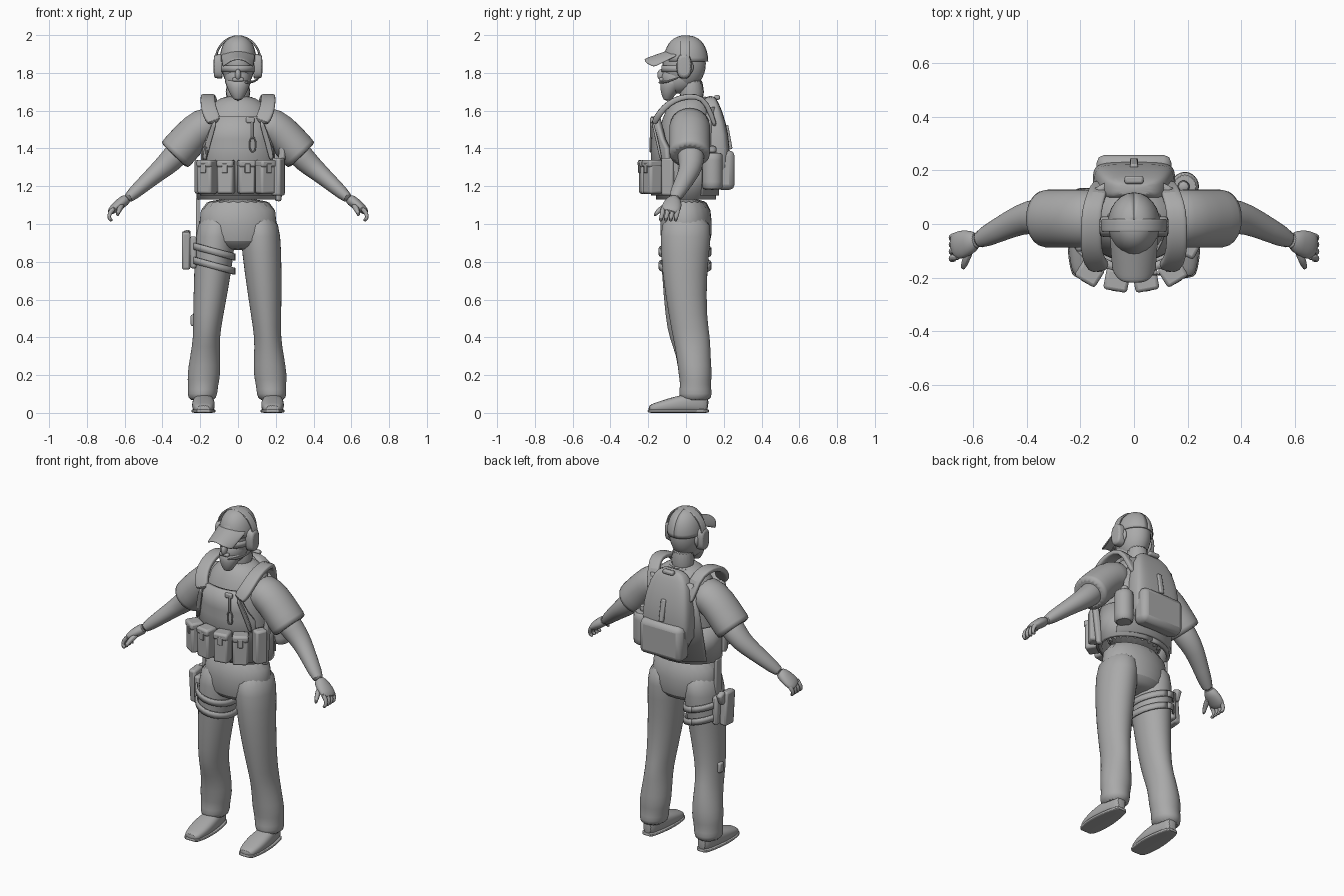
import bpy, bmesh, math
from mathutils import Vector, Matrix

if "Cube" in bpy.data.objects:
    bpy.data.objects.remove(bpy.data.objects["Cube"])

colour = (0.4, 0.4, 0.4, 1)
grey = bpy.data.materials.new("neutral_grey")
grey.use_nodes = True
grey.diffuse_color = colour
grey.node_tree.nodes["Principled BSDF"].inputs["Base Color"].default_value = colour
X, Y, Z = Matrix.Identity(3)
made = []


def finish(name, bm, mirror=False, subdivide=False, bevel=0, thickness=0):
    """Turn a bmesh into a named object with its modifiers."""
    bmesh.ops.recalc_face_normals(bm, faces=bm.faces)
    mesh = bpy.data.meshes.new(name)
    bm.to_mesh(mesh)
    bm.free()
    mesh.materials.append(grey)
    part = bpy.data.objects.new(name, mesh)
    bpy.context.collection.objects.link(part)
    if thickness:
        solidify = part.modifiers.new("thickness", 'SOLIDIFY')
        solidify.thickness, solidify.offset = thickness, 0
    if bevel:
        rounding = part.modifiers.new("rounding", 'BEVEL')
        rounding.width, rounding.segments = bevel, 2
    if subdivide:
        part.modifiers.new("smooth", 'SUBSURF').levels = 1
    if mirror:
        part.modifiers.new("mirror", 'MIRROR')
    made.append(part)


def power(value, exponent):
    return math.copysign(abs(value) ** exponent, value)


def loft(name, points, radii, side=X, axis=None, boxy=2, sides=20, mirror=False):
    """Skin rings along a path; each radius pair is along side and across it."""
    bm = bmesh.new()
    points = [Vector(point) for point in points]
    last = len(points) - 1
    loops = []
    for i, (point, (wide, deep)) in enumerate(zip(points, radii)):
        along = axis or (points[min(i + 1, last)] - points[max(i - 1, 0)]).normalized()
        u = (side - along * side.dot(along)).normalized()
        w = along.cross(u)
        angles = [math.tau * k / sides for k in range(sides)]
        loops.append([bm.verts.new(point + u * wide * power(math.cos(a), 2 / boxy)
                                   + w * deep * power(math.sin(a), 2 / boxy)) for a in angles])
    for low, high in zip(loops, loops[1:]):
        for k in range(sides):
            bm.faces.new((low[k - 1], low[k], high[k], high[k - 1]))
    bm.faces.new(loops[0])
    bm.faces.new(loops[-1])
    finish(name, bm, mirror, subdivide=True)


def tube(name, points, start, end=None, **options):
    """Loft whose radii run evenly from the start pair to the end pair."""
    start, end = Vector(start), Vector(end or start)
    loft(name, points, [start.lerp(end, i / (len(points) - 1)) for i in range(len(points))], **options)


def column(name, rows, place=lambda z: 0, **options):
    """Upright loft from rows (z, y, x radius, y radius)."""
    loft(name, [(place(z), y, z) for z, y, *_ in rows], [row[2:] for row in rows], axis=Z, **options)


def sheet(name, surface, across, up, thickness, **options):
    """Thin shell over a surface function of u and v."""
    bm = bmesh.new()
    grid = [[bm.verts.new(surface(i / across, j / up)) for i in range(across + 1)] for j in range(up + 1)]
    for low, high in zip(grid, grid[1:]):
        for i in range(across):
            bm.faces.new((low[i], low[i + 1], high[i + 1], high[i]))
    finish(name, bm, thickness=thickness, **options)


def wrap(name, rows, wide, deep, centre=(0, 0), middle=0, tilt=0, thickness=0.02):
    """Plate round an ellipse from rows (z, half angle); middle 0 faces front."""
    def surface(u, v):
        z, half = rows[round(v * (len(rows) - 1))]
        angle = middle + half * (2 * u - 1)
        x, y = wide * math.sin(angle), -deep * math.cos(angle)
        return centre[0] + x, centre[1] + y, z + tilt * x
    sheet(name, surface, 24, len(rows) - 1, thickness)


def box(name, place, size, yaw=0, tip=0, bevel=0.012):
    bm = bmesh.new()
    matrix = (Matrix.Translation(place) @ Matrix.Rotation(yaw, 4, 'Z')
              @ Matrix.Rotation(tip, 4, 'X') @ Matrix.Diagonal((*size, 1)))
    bmesh.ops.create_cube(bm, size=1, matrix=matrix)
    finish(name, bm, bevel=min(bevel, min(size) / 3))


def ball(name, place, radii, mirror=False):
    bm = bmesh.new()
    matrix = Matrix.Translation(place) @ Matrix.Diagonal((*radii, 1))
    bmesh.ops.create_uvsphere(bm, u_segments=24, v_segments=16, radius=1, matrix=matrix)
    finish(name, bm, mirror)


def ring(place, wide, deep, count=16):
    """Closed upright loop of points."""
    angles = [math.tau * i / count for i in range(count + 1)]
    return [Vector(place) + X * wide * math.sin(a) + Z * deep * math.cos(a) for a in angles]


# Shirt, neck and trouser hips
column("shirt_torso", [(1.1, 0, .2, .13), (1.35, 0, .2, .14), (1.5, 0, .2, .15),
                       (1.6, .02, .18, .13), (1.65, .02, .12, .1), (1.68, .03, .07, .07)])
tube("neck", [Z * 1.6 + Y * .03, Z * 1.8 + Y * .03], (.07, .07))
column("trouser_hips", [(1.15, 0, .2, .13), (1, 0, .21, .14), (.9, 0, .2, .14), (.86, 0, .1, .08)])

# Trouser legs, the right knee sits a little further forward
leg = [(1.05, 0, .09, .12), (.95, 0, .11, .14), (.75, -.01, .1, .12), (.5, .01, .08, .1),
       (.4, .03, .07, .1), (.3, .04, .08, .09), (.2, .05, .09, .09), (.15, .05, .08, .08),
       (.1, .05, .08, .09), (.06, .05, .07, .08)]
for label, sign in (("left", 1), ("right", -1)):
    forward = .02 if sign < 0 else 0
    column(label + "_trouser_leg",
           [(z, y - forward * (.3 < z < .7), wide, deep) for z, y, wide, deep in leg],
           place=lambda z: sign * (.185 - .07 * z) - forward * (z < .7) / 2)

# Shoes with soles, shaped by a rule from heel to toe
steps = [i / 9 for i in range(10)]
widths = [(.05 + .02 * t) * math.sqrt(math.sin(math.pi * (.1 + .8 * t))) for t in steps]
heights = [.055 * math.cos(1.2 * t) for t in steps]
loft("shoes", [(.183, .12 - .32 * t, h) for t, h in zip(steps, heights)], list(zip(widths, heights)),
     axis=Y, boxy=2.6, mirror=True)
loft("shoe_soles", [(.183, .125 - .33 * t, .01) for t in steps], [(w + .004, .01) for w in widths],
     axis=Y, boxy=5, mirror=True)

# Sleeves, arms and hands
tube("sleeves", [(.1, .02, 1.53), (.19, .02, 1.52), (.26, .02, 1.45), (.33, .02, 1.37), (.34, .02, 1.36)],
     (.11, .1), side=Y, mirror=True)
tube("arms", [(.27, .02, 1.43), (.36, .03, 1.33), (.42, .02, 1.28), (.5, -.02, 1.21), (.6, -.07, 1.12)],
     (.08, .075), (.035, .03), side=Y, mirror=True)
loft("palms", [(.58, -.06, 1.14), (.62, -.07, 1.11), (.66, -.08, 1.08), (.68, -.09, 1.06)],
     [(.03, .03), (.05, .03), (.055, .025), (.04, .015)], side=Y, mirror=True)
for i, label in enumerate(("little", "ring", "middle", "index")):
    y = -.045 - .026 * i
    tube(label + "_fingers", [(.65, y, 1.09), (.68, y, 1.06), (.685, y - .01, 1.03), (.665, y - .01, 1.015)],
         (.015, .015), (.01, .01), side=Y, sides=8, mirror=True)
tube("thumbs", [(.61, -.09, 1.1), (.63, -.14, 1.08), (.64, -.17, 1.04)],
     (.02, .02), (.01, .01), sides=8, mirror=True)

# Head, face and beard
ball("head", (0, -.01, 1.85), (.088, .115, .14))
ball("jaw", (0, -.04, 1.77), (.07, .09, .08))
ball("nose", (0, -.13, 1.79), (.016, .022, .03))
ball("ears", (.09, .01, 1.83), (.015, .03, .04), mirror=True)
column("beard", [(1.65, -.1, .02, .02), (1.7, -.09, .05, .045), (1.74, -.07, .065, .07), (1.78, -.05, .07, .07)])
box("moustache", (0, -.13, 1.765), (.06, .025, .02))
wrap("sunglasses", [(1.805, 1.2), (1.84, 1.3)], .09, .125, thickness=.01)


# Peaked cap
def crown(u, v):
    turn, rise = math.tau * u, math.pi / 2 * v * .98
    out = math.cos(rise) ** .8
    return .095 * out * math.sin(turn), .115 * out * math.cos(turn), 1.86 + .135 * math.sin(rise)


def brim(u, v):
    x = 2 * u - 1
    return .09 * x * (1 - v / 9), -.05 - v * (.17 - .05 * x ** 4), 1.93 - .06 * v - .04 * x * x


sheet("cap_crown", crown, 24, 10, .006)
sheet("cap_brim", brim, 12, 6, .01, subdivide=True)

# Ear defenders with headband and microphone
arc = [math.pi * i / 16 for i in range(17)]
tube("headband", [(.12 * math.cos(a), -.005, 1.86 + .134 * math.sin(a)) for a in arc],
     (.024, .006), side=Y, boxy=4)
tube("ear_cups", [(x, -.01, 1.835) for x in (.08, .09, .12, .13)], (.042, .07), (.036, .06),
     side=Y, boxy=2.6, mirror=True)
tube("microphone_boom", [(.115, -.03, 1.78), (.09, -.1, 1.75), (.03, -.15, 1.75)],
     (.005, .005), (.009, .009), side=Z, sides=8)

# Armoured vest with padded straps
wrap("vest_band", [(1.13, math.pi), (1.34, math.pi)], .21, .15)
wrap("chest_plate", [(1.15, 1.1), (1.4, 1), (1.45, .8), (1.57, .5)], .21, .17, thickness=.03)
wrap("back_plate", [(1.15, 1.1), (1.42, .9), (1.62, .7)], .21, .16, middle=math.pi, thickness=.03)
tube("shoulder_pads", [(.12, -.17, 1.53), (.15, -.14, 1.59), (.16, -.09, 1.64), (.16, -.03, 1.67),
                       (.16, .05, 1.68), (.14, .11, 1.65), (.12, .16, 1.5)],
     (.042, .018), (.034, .014), boxy=4, mirror=True)
tube("front_straps", [(.12, -.18, 1.55), (.16, -.15, 1.43), (.18, -.13, 1.33)],
     (.014, .007), boxy=4, mirror=True)
tube("collar", [(p.x, p.z, 1.64 + p.z / 4) for p in ring((0, 0, .02), .085, .085)], (.01, .01), side=Z, sides=8)

# Front pouches fanned round the vest
for i, label in enumerate(("far_right", "mid_right", "mid_left", "far_left")):
    yaw = .37 * (i - 1.5)
    outward = Vector((math.sin(yaw), -math.cos(yaw), 0))
    centre = Vector((.29 * outward.x - .01, .21 * outward.y, 1.245))
    box(label + "_pouch", centre, (.086, .075, .17), yaw)
    box(label + "_pouch_flap", centre + outward * .004 + Z * .075, (.09, .08, .04), yaw)
    box(label + "_pouch_tab", centre + outward * .04 + Z * .05, (.03, .01, .05), yaw)
box("left_side_pouch", (.21, -.09, 1.25), (.07, .06, .2), yaw=1.1)
box("right_side_pouch", (-.2, -.07, 1.25), (.06, .05, .18), yaw=-1.2)
box("baton", (.225, -.05, 1.27), (.035, .035, .3), yaw=1.2, tip=.1)

# Chest accessories
box("talk_switch", (.065, -.18, 1.55), (.045, .02, .03))
box("radio_cable", (.075, -.185, 1.5), (.012, .012, .1))
tube("snap_hook", ring((.078, -.188, 1.42), .017, .04), (.005, .005), side=Y, sides=6)
tube("aerial", [(-.165, -.15, 1.33), (-.17, -.15, 1.46)], (.006, .006), sides=6)

# Backpack with lower pocket, grab handle and flask
column("backpack", [(1.19, .16, .15, .06), (1.4, .17, .16, .07), (1.55, .15, .14, .06),
                    (1.64, .13, .11, .045), (1.68, .13, .06, .02)], boxy=4)
box("backpack_pocket", (0, .208, 1.285), (.28, .1, .21), bevel=.03)
box("backpack_strap", (0, .225, 1.46), (.03, .02, .13), tip=.18)
box("grab_handle", (0, .165, 1.67), (.07, .03, .025))
tube("flask_pouch", [(.19, .14, 1.18), (.19, .14, 1.2), (.19, .14, 1.36), (.19, .14, 1.38)], (.053, .055))
tube("flask_neck", [(.185, .14, 1.37), (.185, .14, 1.42)], (.024, .024))

# Thigh holster with its straps
box("holster_hanger", (-.213, 0, 1.03), (.02, .055, .22))
box("holster_backing", (-.236, 0, .85), (.035, .13, .17))
box("holster_body", (-.275, -.005, .86), (.045, .085, .2), tip=.08)
box("holster_grip", (-.268, .04, .93), (.035, .05, .07), tip=-.4)
for label, z in (("upper", .855), ("lower", .78)):
    wrap(label + "_thigh_strap", [(z - .018, math.pi), (z + .018, math.pi)], .112, .135,
         centre=(-.13, -.005), tilt=-.27, thickness=.01)
box("knife_sheath", (-.238, .01, .49), (.025, .04, .06))

# Smooth shading with crisp edges
bpy.ops.object.select_all(action='DESELECT')
for part in made:
    part.select_set(True)
bpy.context.view_layer.objects.active = made[0]
bpy.ops.object.shade_smooth_by_angle(angle=math.radians(40))
